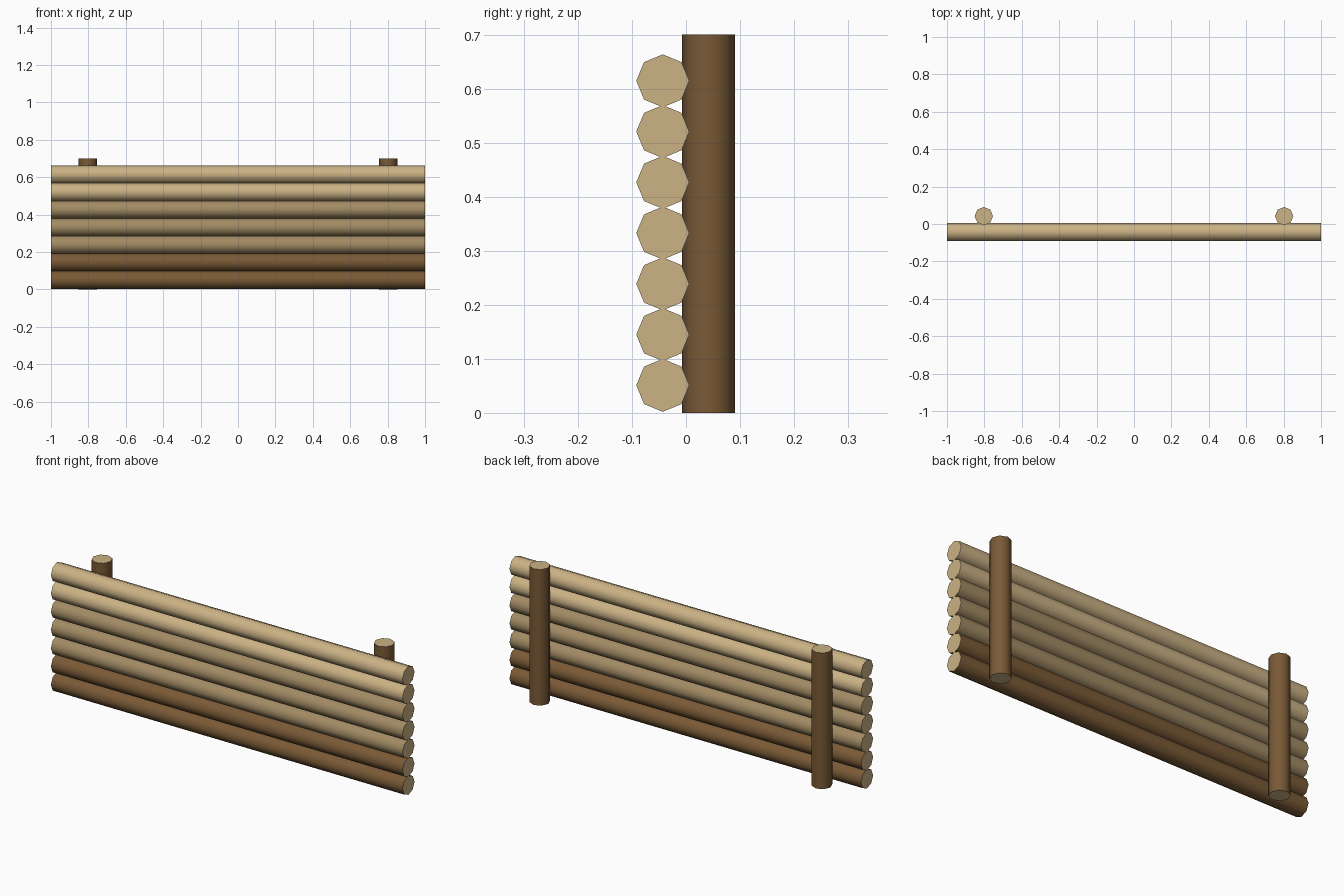
import bpy
import math

if "Cube" in bpy.data.objects:
    bpy.data.objects.remove(bpy.data.objects["Cube"])


def material(name, srgb):
    m = bpy.data.materials.new(name)
    lin = [((c / 255 + 0.055) / 1.055) ** 2.4 for c in srgb]
    m.diffuse_color = (*lin, 1.0)
    m.use_nodes = True
    m.node_tree.nodes["Principled BSDF"].inputs["Base Color"].default_value = m.diffuse_color
    return m


dark = material("dark brown bark", (122, 90, 54))
mid = material("faded bark", (162, 139, 100))
light = material("pale tan wood", (203, 178, 133))

R = 0.049


def log(name, location, length, rotation, bark):
    # eight-sided log with bark sides and pale cut ends
    bpy.ops.mesh.primitive_cylinder_add(vertices=8, radius=R, depth=length,
                                        location=location, rotation=rotation)
    ob = bpy.context.object
    ob.name = name
    ob.data.materials.append(bark)
    ob.data.materials.append(light)
    for p in ob.data.polygons:
        p.material_index = 1 if abs(p.normal.z) > 0.5 else 0
    bpy.ops.object.shade_smooth_by_angle(angle=math.radians(50))
    return ob


# stacked horizontal wall logs, darker towards the ground
barks = [dark, dark, mid, mid, mid, light, light]
for i, bark in enumerate(barks):
    log(f"wall_log_{i + 1}", (0, -0.043, 0.051 + i * 0.0939), 2.0,
        (0, math.pi / 2, 0), bark)

# upright posts behind the wall
for side, x in (("left", -0.803), ("right", 0.803)):
    log(f"{side}_post", (x, 0.042, 0.35), 0.70, (0, 0, 0), dark)
